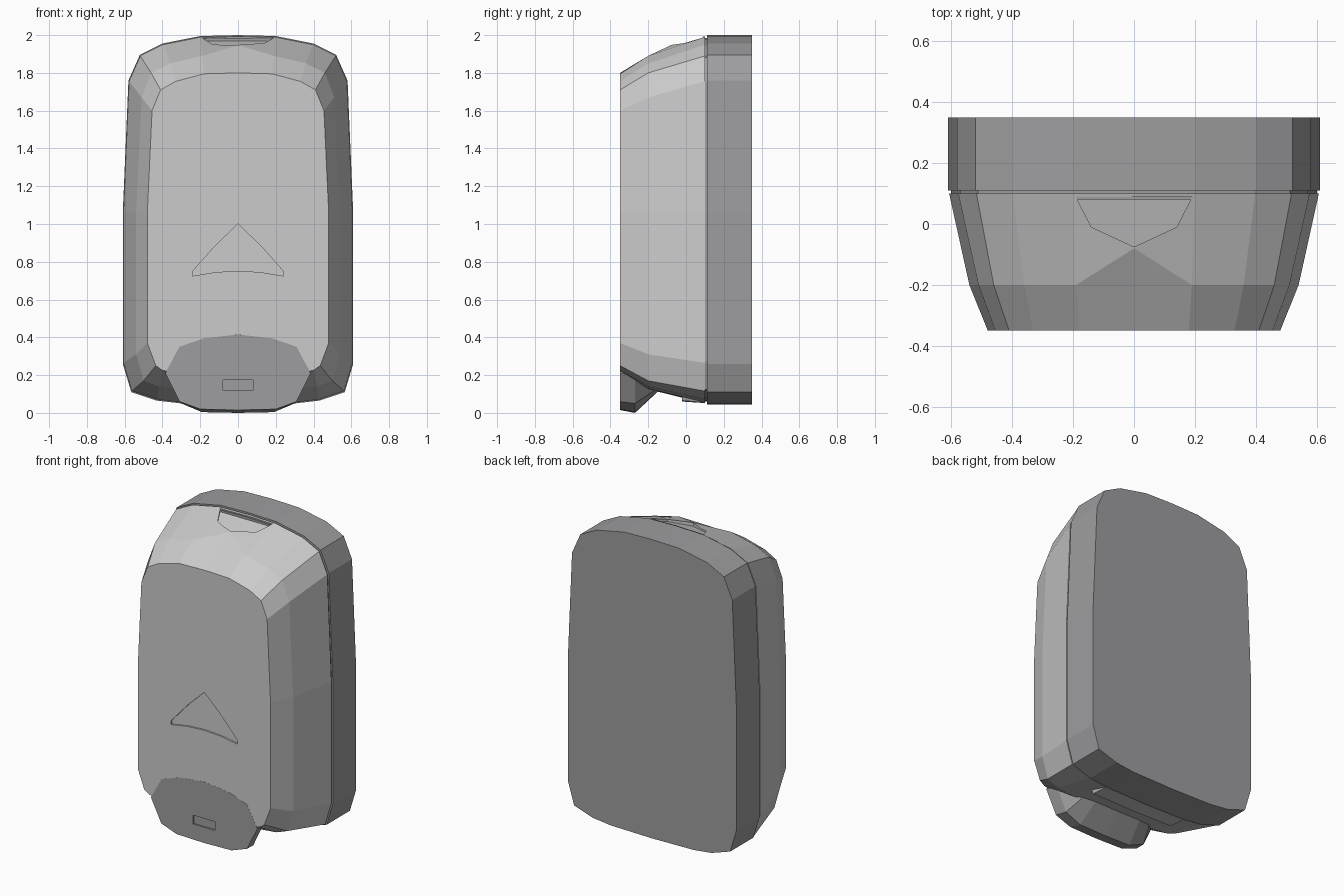
import bpy, bmesh

if "Cube" in bpy.data.objects:
    bpy.data.objects.remove(bpy.data.objects["Cube"])


def dark():
    m = bpy.data.materials.get("dark_grey") or bpy.data.materials.new("dark_grey")
    m.diffuse_color = (0.34, 0.34, 0.35, 1)
    m.use_nodes = True
    m.node_tree.nodes["Principled BSDF"].inputs["Base Color"].default_value = m.diffuse_color
    return m


def mirror(half):
    """Close a right-hand half outline (top centre to bottom centre)."""
    return half + [(-p[0],) + tuple(p[1:]) for p in reversed(half[1:-1])]


def loft(name, rings, is_dark=False):
    """Skin closed rings of 3D points and cap both ends."""
    bm = bmesh.new()
    loops = [[bm.verts.new(p) for p in r] for r in rings]
    n = len(loops[0])
    for a, b in zip(loops, loops[1:]):
        for i in range(n):
            j = (i + 1) % n
            bm.faces.new((a[i], a[j], b[j], b[i]))
    bm.faces.new(loops[0])
    bm.faces.new(loops[-1])
    bmesh.ops.recalc_face_normals(bm, faces=bm.faces)
    me = bpy.data.meshes.new(name)
    bm.to_mesh(me)
    bm.free()
    ob = bpy.data.objects.new(name, me)
    bpy.context.collection.objects.link(ob)
    if is_dark:
        me.materials.append(dark())
    return ob


def ring(half, y, s=1.0, zc=1.02):
    """Half outline of (x, z[, own y]) to a full 3D ring, scaled about the centre."""
    return [(p[0] * s, p[2] if len(p) > 2 else y, zc + (p[1] - zc) * s)
            for p in mirror(half)]


def carve(target, cutter):
    cutter.hide_render = True
    mod = target.modifiers.new("carve", 'BOOLEAN')
    mod.operation = 'DIFFERENCE'
    mod.solver = 'EXACT'
    mod.object = cutter
    bpy.context.view_layer.objects.active = target
    bpy.ops.object.modifier_apply(modifier=mod.name)
    bpy.data.objects.remove(cutter)


# Outlines: wall side, middle of the cover, front of the cover
back = [(0, 2.0), (.2, 1.995), (.4, 1.955), (.52, 1.895), (.58, 1.76), (.61, 1.06),
        (.61, .26), (.565, .11), (.43, .065), (.3, .05), (0, .045)]
mid = [(0, 1.947, -.08), (.19, 1.89), (.36, 1.85), (.46, 1.80), (.51, 1.67), (.54, 1.06),
       (.54, .31), (.50, .17), (.42, .14), (.3, .128), (0, .125)]
front = [(0, 1.8), (.18, 1.795), (.33, 1.755), (.41, 1.71), (.455, 1.6), (.48, 1.06),
         (.48, .37), (.435, .25), (.40, .225), (.3, .21), (0, .2)]

# Back housing and the recessed seam behind the cover
loft("back_housing", [ring(back, .11), ring(back, .35)], True)
loft("seam", [ring(back, .08, .985), ring(back, .13, .985)], True)

# Front cover
cover = loft("front_cover", [ring(front, -.349), ring(mid, -.2), ring(back, .10, .994)])

# Engraved arrow window
arrow = [(0, 1.0), (.12, .885), (.24, .75), (.24, .725), (.12, .745), (0, .752)]
carve(cover, loft("arrow_cutter", [ring(arrow, -.4), ring(arrow, -.338)]))

# Shallow latch recess on top
latch = mirror([(0, .088), (.19, .088), (.14, -.01), (0, -.075)])
carve(cover, loft("latch_cutter", [
    [(x, y, 1.946 + .285 * y) for x, y in latch],
    [(x, y, 2.1) for x, y in latch]]))

# Nozzle housing at the bottom front
nose_front = [(0, .415), (.18, .395), (.31, .35), (.385, .21), (.31, .06), (.2, .02), (0, .015)]
nose_mid = [(0, .40), (.18, .38), (.30, .34), (.37, .20), (.30, .05), (.19, .004), (0, 0)]
nose_back = [(0, .38), (.16, .36), (.25, .32), (.31, .22), (.25, .13), (.17, .115), (0, .112)]
nose = loft("nozzle_housing",
            [ring(nose_front, -.35), ring(nose_mid, -.27), ring(nose_back, -.15)], True)

# Small sensor window in the nozzle housing
slot = [(0, .175), (.08, .175), (.08, .118), (0, .118)]
carve(nose, loft("slot_cutter", [ring(slot, -.4), ring(slot, -.34)]))

# Ledge under the cover
ledge = [(0, .12), (.33, .12), (.30, .065), (0, .06)]
ledge_rear = [(0, .12), (.33, .12), (.30, .055), (0, .052)]
loft("bottom_ledge", [ring(ledge, -.02), ring(ledge_rear, .10)])
